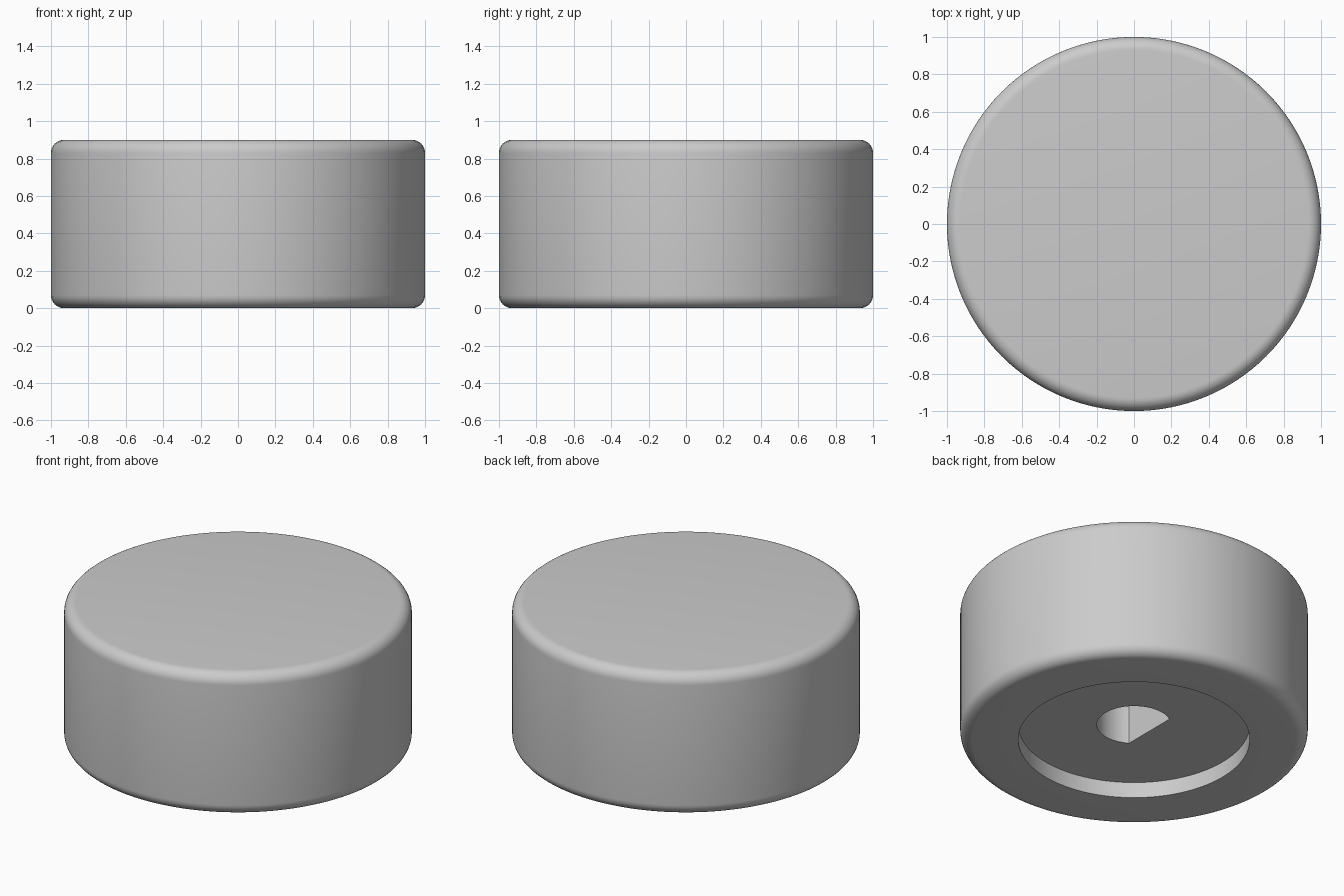
import bpy
import bmesh
from math import pi, sin, cos, acos, radians

HEIGHT, RADIUS, FILLET = 0.90, 1.0, 0.07
RECESS_RADIUS, RECESS_DEPTH = 0.666, 0.10
HOLE_RADIUS, HOLE_FLAT, HOLE_TOP = 0.214, 0.115, 0.70
SEGMENTS = 128

default_cube = bpy.data.objects.get("Cube")
if default_cube:
    bpy.data.objects.remove(default_cube, do_unlink=True)

grey = bpy.data.materials.new("light grey")
grey.use_nodes = True
colour = (0.6, 0.6, 0.6, 1)
grey.diffuse_color = colour
grey.node_tree.nodes["Principled BSDF"].inputs["Base Color"].default_value = colour


def finish(bm, name):
    """Turn a bmesh into a linked, coloured object."""
    bmesh.ops.recalc_face_normals(bm, faces=bm.faces)
    mesh = bpy.data.meshes.new(name)
    bm.to_mesh(mesh)
    bm.free()
    obj = bpy.data.objects.new(name, mesh)
    obj.data.materials.append(grey)
    bpy.context.collection.objects.link(obj)
    return obj


def prism(name, outline, bottom, top):
    """Extrude a flat outline upward into a closed solid."""
    bm = bmesh.new()
    face = bm.faces.new([bm.verts.new((x, y, bottom)) for x, y in outline])
    raised = bmesh.ops.extrude_face_region(bm, geom=[face])["geom"]
    verts = [g for g in raised if isinstance(g, bmesh.types.BMVert)]
    bmesh.ops.translate(bm, verts=verts, vec=(0, 0, top - bottom))
    return finish(bm, name)


def arc(radius, start, end, count):
    angles = [start + (end - start) * i / count for i in range(count + 1)]
    return [(radius * cos(a), radius * sin(a)) for a in angles]


# Knob body: rounded rims outside, shallow round recess underneath
inner = RADIUS - FILLET
profile = [(0, RECESS_DEPTH), (RECESS_RADIUS, RECESS_DEPTH), (RECESS_RADIUS, 0)]
profile += [(inner + x, FILLET + z) for x, z in arc(FILLET, -pi / 2, 0, 8)]
profile += [(inner + x, HEIGHT - FILLET + z) for x, z in arc(FILLET, 0, pi / 2, 8)]
profile += [(0, HEIGHT)]

bm = bmesh.new()
verts = [bm.verts.new((r, 0, z)) for r, z in profile]
edges = [bm.edges.new(pair) for pair in zip(verts, verts[1:])]
bmesh.ops.spin(bm, geom=verts + edges, cent=(0, 0, 0), axis=(0, 0, 1),
               angle=2 * pi, steps=SEGMENTS, use_duplicate=False)
bmesh.ops.remove_doubles(bm, verts=bm.verts, dist=1e-4)
knob = finish(bm, "knob_body")

# D-shaped shaft hole with its flat on the -x side
half = acos(-HOLE_FLAT / HOLE_RADIUS)
cutter = prism("shaft_hole_cutter", arc(HOLE_RADIUS, -half, half, 64),
               -0.1, HOLE_TOP)
cutter.hide_render = True

cut = knob.modifiers.new("shaft hole", "BOOLEAN")
cut.operation = "DIFFERENCE"
cut.solver = "EXACT"
cut.object = cutter

bpy.ops.object.select_all(action="DESELECT")
bpy.context.view_layer.objects.active = knob
knob.select_set(True)
bpy.ops.object.modifier_apply(modifier=cut.name)
bpy.data.objects.remove(cutter, do_unlink=True)
bpy.ops.object.shade_smooth_by_angle(angle=radians(35))
